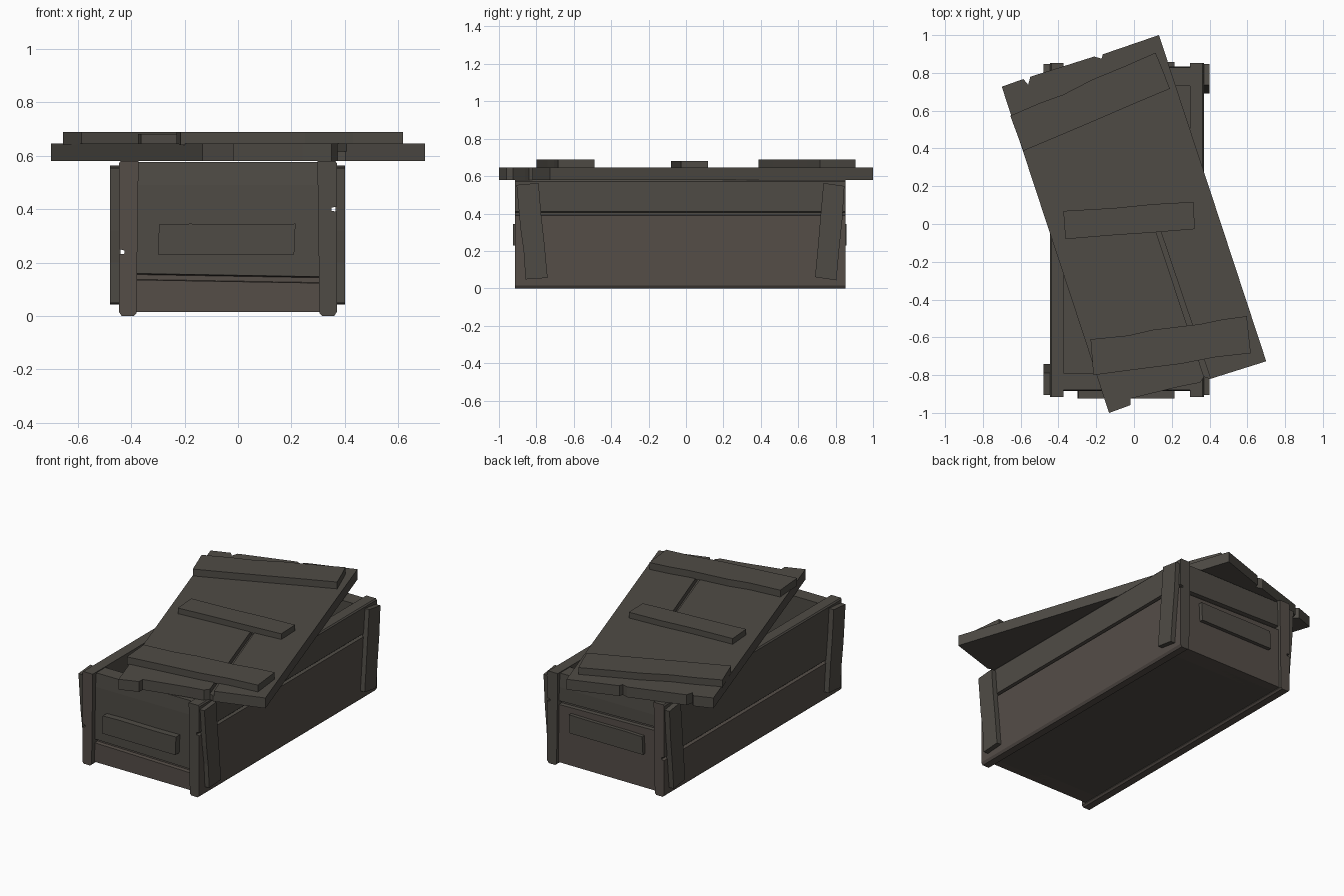
import bpy, bmesh, math
from mathutils import Matrix

if "Cube" in bpy.data.objects:
    bpy.data.objects.remove(bpy.data.objects["Cube"])


def material(name, rgb):
    m = bpy.data.materials.new(name)
    m.diffuse_color = (*rgb, 1)
    m.use_nodes = True
    m.node_tree.nodes["Principled BSDF"].inputs["Base Color"].default_value = m.diffuse_color
    return m


GREY = material("weathered_grey_wood", (0.078, 0.071, 0.060))
BROWN = material("weathered_brown_wood", (0.090, 0.075, 0.064))


def extrude(name, axis, a, b, pts, far=None, low=0.0):
    """Extrude a 2D outline along an axis from a to b; 'far' is an optional end outline.
    Faces whose centre lies below height 'low' get the brown wood."""
    def place(u, v, d):
        return {"x": (d, u, v), "y": (u, d, v), "z": (u, v, d)}[axis]
    bm = bmesh.new()
    va = [bm.verts.new(place(u, v, a)) for u, v in pts]
    vb = [bm.verts.new(place(u, v, b)) for u, v in (far or pts)]
    bm.faces.new(va)
    bm.faces.new(vb[::-1])
    n = len(pts)
    for i in range(n):
        j = (i + 1) % n
        bm.faces.new((va[i], vb[i], vb[j], va[j]))
    bmesh.ops.recalc_face_normals(bm, faces=bm.faces[:])
    for f in bm.faces:
        f.material_index = int(f.calc_center_median().z < low)
    me = bpy.data.meshes.new(name)
    bm.to_mesh(me)
    bm.free()
    me.materials.append(GREY)
    me.materials.append(BROWN)
    ob = bpy.data.objects.new(name, me)
    bpy.context.collection.objects.link(ob)
    return ob


# long side walls: two planks each with a groove, running past the end panels
def wall_profile(g):
    return [(.305, .01), (.315, 0), (.36, 0), (.37, .015), (.37, g - .01),
            (.35, g - .007), (.35, g + .005), (.37, g + .01),
            (.37, .572), (.363, .58), (.297, .58)]


def mirror(pts):
    return [(-.075 - x, z) for x, z in pts]


extrude("right_wall", "y", -.915, .853, wall_profile(.40), low=.25)
extrude("left_wall", "y", -.915, .853, mirror(wall_profile(.24)), low=.25)


# end panels: upper and lower plank with a slightly tilted groove
def end_profile(out, inn, g, s):
    return [(inn, .015), (out, .015), (out, g - .012), (out - s * .025, g - .010),
            (out - s * .025, g + .008), (out, g + .012), (out, .49),
            (out - s * .006, .575), (inn, .575)]


extrude("front_panel", "x", -.385, .305, end_profile(-.885, -.79, .147, -1),
        end_profile(-.885, -.79, .135, -1), low=.28)
extrude("back_panel", "x", -.385, .305, end_profile(.835, .73, .405, 1),
        end_profile(.835, .73, .39, 1), low=.25)

# floor
extrude("floor", "z", .015, .05, [(-.39, -.84), (.31, -.84), (.31, .78), (-.39, .78)])

# grip boards on both ends
grip = [(-.30, .23), (.21, .23), (.215, .345), (.06, .343), (-.18, .345), (-.295, .342)]
extrude("front_grip", "y", -.925, -.88, grip)
extrude("back_grip", "y", .83, .858, grip)

# slanted corner battens on the long sides
front_batten = [(-.906, .553), (-.788, .563), (-.775, .40), (-.757, .24), (-.74, .056),
                (-.858, .048), (-.868, .20), (-.885, .32)]
back_batten = [(.735, .563), (.847, .547), (.835, .36), (.82, .22), (.804, .043),
               (.69, .06), (.705, .22), (.717, .36)]
for side, a, b in (("right", .365, .40), ("left", -.478, -.44)):
    extrude(side + "_front_batten", "x", a, b, front_batten)
    extrude(side + "_back_batten", "x", a, b, back_batten)

# lid: turned board with chipped ends
lid = extrude("lid", "z", .58, .645, [
    (-.438, -.909), (-.316, -.905), (-.306, -.872), (-.04, -.893), (.07, -.907),
    (.10, -.885), (.125, -.905), (.438, -.909), (.438, .909), (.124, .905),
    (.11, .885), (.077, .908), (-.278, .912), (-.302, .875), (-.317, .912), (-.438, .909)])
# plank gap cut into the front half of the lid
cutter = extrude("gap_cutter", "z", .615, .70,
                 [(.10, -1), (.13, -1), (.122, -.05), (.098, -.05)])
cutter.hide_render = True
mod = lid.modifiers.new("gap", "BOOLEAN")
mod.operation = "DIFFERENCE"
mod.solver = "EXACT"
mod.object = cutter
bpy.context.view_layer.objects.active = lid
bpy.ops.object.modifier_apply(modifier=mod.name)
bpy.data.objects.remove(cutter)
lid.data.transform(Matrix.Rotation(math.radians(18.2), 4, "Z"))

# battens across the lid
extrude("lid_back_batten", "z", .64, .688, [
    (-.655, .573), (-.50, .64), (-.375, .685), (-.22, .765), (-.05, .835), (.114, .907),
    (.15, .82), (.19, .716), (.02, .645), (-.20, .55), (-.40, .465), (-.586, .387)])
extrude("lid_middle_batten", "z", .64, .681, [
    (-.374, .069), (-.10, .085), (.10, .105), (.316, .117), (.321, -.027),
    (.10, -.045), (-.12, -.06), (-.363, -.08)])
extrude("lid_front_batten", "z", .64, .688, [
    (-.23, -.61), (-.03, -.59), (.10, -.56), (.35, -.53), (.47, -.505), (.597, -.488),
    (.618, -.684), (.43, -.705), (.25, -.74), (.05, -.765), (-.215, -.80)])
